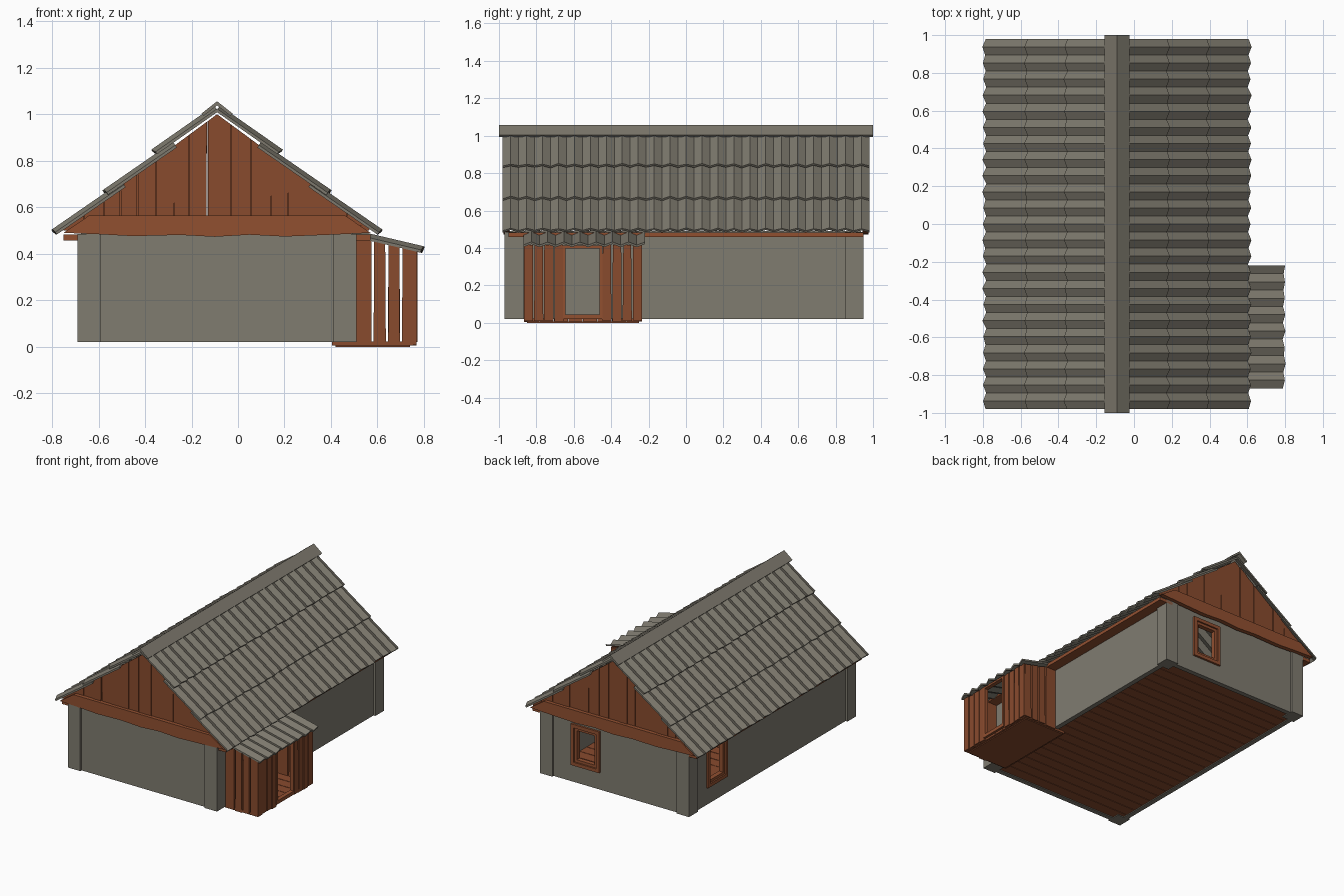
import bpy, bmesh, random
from mathutils import Vector

if "Cube" in bpy.data.objects:
    bpy.data.objects.remove(bpy.data.objects["Cube"])

random.seed(4)
CX = -0.09                      # ridge line of the main roof


def material(name, rgb):
    m = bpy.data.materials.new(name)
    m.diffuse_color = (*rgb, 1)
    m.use_nodes = True
    m.node_tree.nodes["Principled BSDF"].inputs["Base Color"].default_value = m.diffuse_color
    return m


STONE = material("grey_plaster", (0.215, 0.200, 0.163))
SHINGLE = material("grey_shingle", (0.205, 0.190, 0.153))
WOOD = material("brown_planks", (0.250, 0.070, 0.027))
TRIM = material("brown_trim", (0.285, 0.080, 0.030))


def finish(name, bm, mat):
    bmesh.ops.recalc_face_normals(bm, faces=bm.faces[:])
    me = bpy.data.meshes.new(name)
    bm.to_mesh(me)
    bm.free()
    me.materials.append(mat)
    ob = bpy.data.objects.new(name, me)
    bpy.context.collection.objects.link(ob)
    return ob


def add_prism(bm, pts, offset):
    """Closed polygon swept by an offset vector."""
    off = Vector(offset)
    a = [bm.verts.new(p) for p in pts]
    b = [bm.verts.new(Vector(p) + off) for p in pts]
    bm.faces.new(a)
    bm.faces.new(b[::-1])
    n = len(pts)
    for i in range(n):
        j = (i + 1) % n
        bm.faces.new((a[j], a[i], b[i], b[j]))


def boxes(name, mat, items):
    bm = bmesh.new()
    for x0, x1, y0, y1, z0, z1 in items:
        add_prism(bm, [(x0, y0, z0), (x1, y0, z0), (x1, y1, z0), (x0, y1, z0)], (0, 0, z1 - z0))
    return finish(name, bm, mat)


def ring(axis, d0, d1, outer, inner):
    """Four boxes around a rectangular hole, in a plane facing the axis."""
    u0, u1, z0, z1 = outer
    a0, a1, b0, b1 = inner
    rects = [(u0, a0, z0, z1), (a1, u1, z0, z1), (a0, a1, z0, b0), (a0, a1, b1, z1)]
    if axis == "x":
        return [(d0, d1, p, q, r, s) for p, q, r, s in rects if s > r]
    return [(p, q, d0, d1, r, s) for p, q, r, s in rects if s > r]


def inset(r, w):
    return (r[0] + w, r[1] - w, r[2] + w, r[3] - w)


def corrugated(name, low, high, y0, y1, n, amp=0.018, thick=0.012):
    """Zigzag sheet from a low edge to a high edge, both (x, z)."""
    bm = bmesh.new()
    d = Vector((high[0] - low[0], 0, high[1] - low[1])).normalized()
    nrm = Vector((-d.z, 0, d.x))
    if nrm.z < 0:
        nrm.negate()
    rows = []
    for i in range(n + 1):
        y = y0 + (y1 - y0) * i / n
        down = 0 if i % 2 else amp
        jit = random.uniform(-0.004, 0.004)
        pl = Vector((low[0], y, low[1])) - nrm * down + d * (jit + (0 if i % 2 else 0.006))
        ph = Vector((high[0], y, high[1])) - nrm * down
        rows.append([bm.verts.new(v) for v in (pl, ph, ph - nrm * thick, pl - nrm * thick)])
    for a, b in zip(rows, rows[1:]):
        for k in range(4):
            m = (k + 1) % 4
            bm.faces.new((a[k], a[m], b[m], b[k]))
    bm.faces.new(rows[0])
    bm.faces.new(rows[-1][::-1])
    return finish(name, bm, SHINGLE)


# Plaster walls with openings for two windows and the porch door
WIN_BACK = (0.035, 0.265, 0.145, 0.445)
WIN_LEFT = (0.50, 0.73, 0.145, 0.445)
DOOR = (-0.65, -0.46, 0.02, 0.41)
walls = [(-0.675, 0.495, -0.955, -0.92, 0.02, 0.49)]
walls += ring("y", 0.90, 0.935, (-0.675, 0.495, 0.02, 0.49), inset(WIN_BACK, 0.02))
walls += ring("x", -0.675, -0.64, (-0.92, 0.90, 0.02, 0.49), inset(WIN_LEFT, 0.02))
walls += ring("x", 0.46, 0.495, (-0.92, 0.90, 0.02, 0.49), DOOR)
boxes("walls", STONE, walls)

# Corner pillars
boxes("corner_pillars", STONE,
      [(x, x + 0.10, y, y + 0.10, 0.02, 0.485) for x in (-0.69, 0.41) for y in (-0.97, 0.85)])

# Window frames: outer casing and inner sash
for name, axis, r, d, s in (("back", "y", WIN_BACK, 0.935, 1), ("left", "x", WIN_LEFT, -0.675, -1)):
    for part, rect, w, da, db in (("casing", r, 0.025, -0.015, 0.015),
                                  ("sash", inset(r, 0.022), 0.022, -0.03, 0.004)):
        p, q = sorted((d + s * da, d + s * db))
        boxes(f"{name}_window_{part}", TRIM, ring(axis, p, q, rect, inset(rect, w)))

# House floor boards, running across
N = 22
step = 1.82 / N
boxes("floor_boards", WOOD,
      [(-0.655, 0.475, -0.92 + i * step, -0.92 + (i + 1) * step - 0.004, 0.026, 0.042 + random.uniform(0, 0.004))
       for i in range(N)])

# Eave boards along both long sides
boxes("eave_boards", TRIM, [(-0.75, -0.64, -0.95, 0.95, 0.458, 0.482), (0.46, 0.57, -0.95, 0.95, 0.458, 0.482)])


# Gables: vertical planks clipped to the roof line, with a tie beam below
def roof_line(x):
    return 1.0 - abs(x - CX) * 0.735


for side, s in (("front", -1), ("back", 1)):
    bm = bmesh.new()
    x = CX - 0.66
    while x < CX + 0.655:
        x1 = min(x + random.uniform(0.06, 0.10), CX + 0.66)
        g = random.choice((0.001, 0.001, 0.004))
        pts = [(x, roof_line(x)), (x1 - g, roof_line(x1 - g))]
        if x < CX < x1 - g:
            pts.insert(1, (CX, 1.0))
        bot = 0.50
        pts += [(x1 - g - random.uniform(0, 0.003), bot), (x, bot)]
        y = s * (0.93 + random.uniform(0, 0.006))
        add_prism(bm, [(px, y, pz) for px, pz in pts], (0, s * 0.018, 0))
        x = x1
    finish(f"{side}_gable_planks", bm, WOOD)

    bm = bmesh.new()
    beam = [(-0.75, 0.49), (-0.64, 0.565), (0.46, 0.565), (0.57, 0.49), (0.40, 0.482),
            (0.20, 0.474), (0.05, 0.482), (-0.10, 0.473), (-0.25, 0.481), (-0.45, 0.476), (-0.6, 0.484)]
    add_prism(bm, [(px, s * 0.945, pz) for px, pz in beam], (0, s * 0.032, 0))
    finish(f"{side}_tie_beam", bm, TRIM)

# Main roof: three overlapping corrugated courses on each slope
COURSES = [(0.71, 0.505, 0.41, 0.712), (0.49, 0.675, 0.19, 0.882), (0.28, 0.85, 0.012, 1.037)]
for side, s in (("left", -1), ("right", 1)):
    for k, (a, za, b, zb) in enumerate(COURSES):
        corrugated(f"{side}_roof_course_{k + 1}", (CX + s * a, za), (CX + s * b, zb), -0.98, 0.98, 46)

# Ridge cap
bm = bmesh.new()
cap = [(-0.067, 1.003), (0, 1.056), (0.067, 1.003), (0.058, 0.993), (0, 1.038), (-0.058, 0.993)]
add_prism(bm, [(CX + x, -1.0, z) for x, z in cap], (0, 2.0, 0))
finish("ridge_cap", bm, SHINGLE)


# Porch: plank walls under a small lean-to roof
def porch_top(x):
    return 0.412 + (0.76 - x) * 0.24


bm = bmesh.new()
for y in (-0.865, -0.25):
    for x0, x1 in ((0.495, 0.575), (0.583, 0.636), (0.646, 0.696), (0.706, 0.762)):
        z0 = random.uniform(0.004, 0.014)
        w = random.uniform(0, 0.004)
        add_prism(bm, [(x0, y, z0), (x1, y, z0), (x1 - w, y, porch_top(x1)), (x0 + w, y, porch_top(x0))],
                  (0, 0.016, 0))
for a, b, n in ((-0.868, -0.652, 4), (-0.45, -0.232, 4)):
    w = (b - a) / n
    for i in range(n):
        z0 = random.uniform(0.004, 0.014)
        t = random.uniform(0, 0.004)
        p, q = a + i * w + 0.002, a + (i + 1) * w - 0.003
        x = 0.748 + random.uniform(0, 0.005)
        add_prism(bm, [(x, p, z0), (x, q, z0), (x, q - t, 0.415), (x, p + t, 0.415)], (0.016, 0, 0))
finish("porch_planks", bm, WOOD)

boxes("porch_door_frame", TRIM,
      ring("x", 0.742, 0.772, (-0.658, -0.446, 0.02, 0.412), (-0.643, -0.462, 0.045, 0.398)))
boxes("porch_floor", WOOD,
      [(0.405, 0.755, -0.86 + i * 0.0775, -0.86 + (i + 1) * 0.0775 - 0.004, 0.006, 0.022) for i in range(8)])
boxes("porch_floor_base", WOOD, [(0.42, 0.74, -0.85, -0.25, 0.0, 0.008)])
corrugated("porch_roof", (0.80, 0.432), (0.49, 0.505), -0.87, -0.22, 15)
